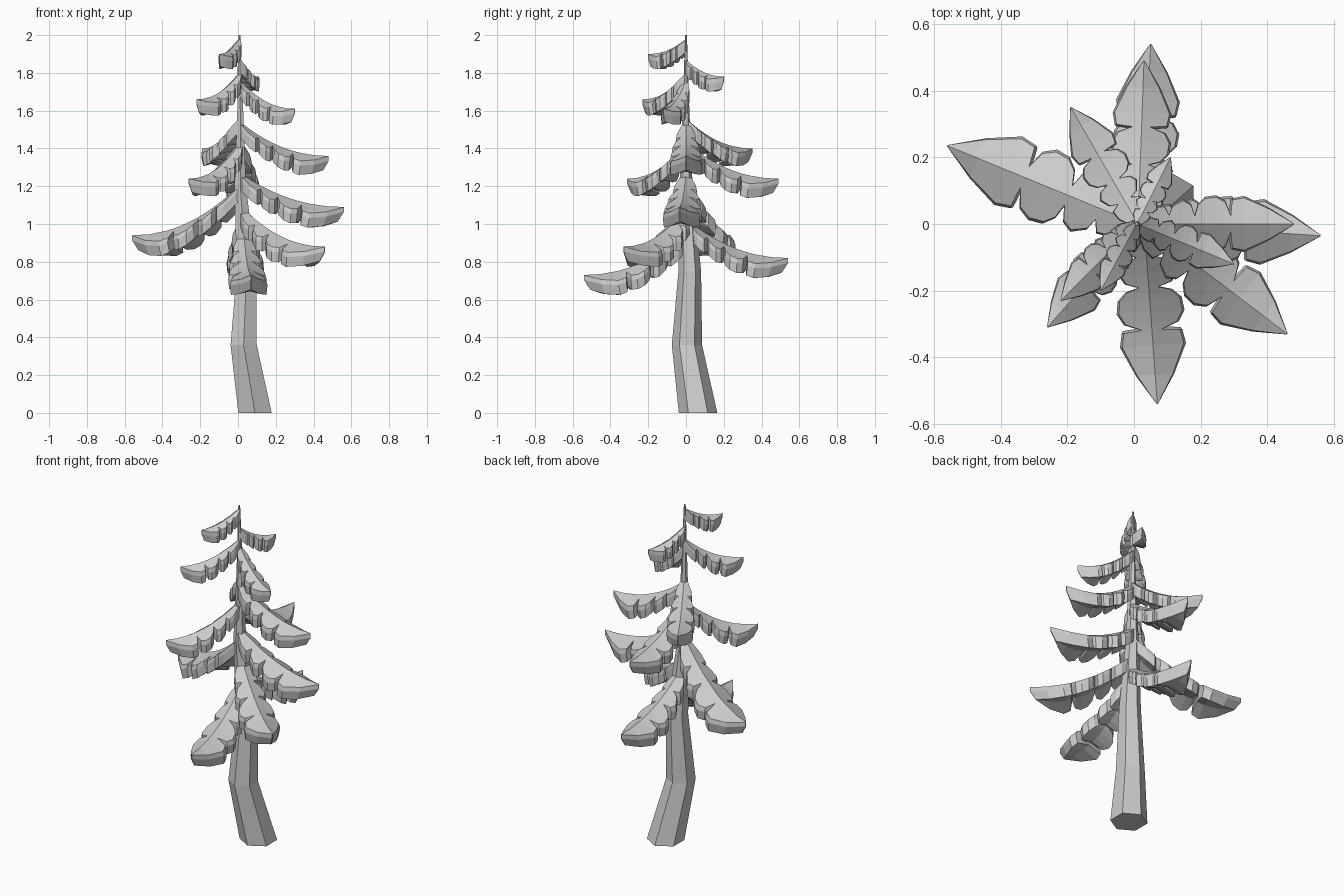
import bpy
import bmesh
import math
from mathutils import Vector

cube = bpy.data.objects.get("Cube")
if cube:
    bpy.data.objects.remove(cube, do_unlink=True)

grey = bpy.data.materials.new("plain grey")
grey.use_nodes = True
colour = (0.6, 0.6, 0.6, 1)
grey.diffuse_color = colour
grey.node_tree.nodes["Principled BSDF"].inputs["Base Color"].default_value = colour


def loft(name, rings):
    """Skin a list of equal closed rings, capping both ends."""
    bm = bmesh.new()
    loops = [[bm.verts.new(p) for p in ring] for ring in rings]
    for a, b in zip(loops, loops[1:]):
        for i in range(len(a)):
            j = (i + 1) % len(a)
            bm.faces.new((a[i], a[j], b[j], b[i]))
    bm.faces.new(loops[0])
    bm.faces.new(loops[-1])
    bmesh.ops.recalc_face_normals(bm, faces=bm.faces)
    mesh = bpy.data.meshes.new(name)
    bm.to_mesh(mesh)
    bm.free()
    mesh.materials.append(grey)
    obj = bpy.data.objects.new(name, mesh)
    bpy.context.collection.objects.link(obj)


# Crooked six-sided trunk: centre x, y, height, radius
TRUNK = [(.09, .064, 0, .102), (.03, .005, .36, .08), (.045, .02, .75, .06),
         (.012, 0, 1.2, .035), (.012, 0, 1.6, .018), (.008, 0, 2, .005)]


def hexagon(x, y, z, r):
    angles = [math.radians(30 + 60 * k) for k in range(6)]
    return [(x + r * math.cos(a), y + r * math.sin(a), z) for a in angles]


loft("trunk", [hexagon(*s) for s in TRUNK])


def trunk_centre(z):
    for a, b in zip(TRUNK, TRUNK[1:]):
        if z <= b[2]:
            return Vector(a[:3]).lerp(Vector(b[:3]), (z - a[2]) / (b[2] - a[2]))
    return Vector(TRUNK[-1][:3])


# Lobed outline of a bough: fraction along, half width as fraction of length
OUTLINE = [(0, .04), (.1, .11), (.17, .12), (.2, .06), (.22, .12), (.29, .16),
           (.34, .13), (.365, .055), (.385, .13), (.43, .175), (.5, .185),
           (.56, .15), (.595, .06), (.605, .165), (.68, .18), (.84, .105),
           (1, .004)]


def bough(name, root_z, tip):
    """Drooping ridged bough sweeping from the trunk out to its tip."""
    root = trunk_centre(root_z)
    run = Vector((tip[0] - root.x, tip[1] - root.y, 0))
    length = run.length
    side = Vector((-run.y, run.x, 0)).normalized()
    thick = .06 + .03 * length
    rings = []
    for t, w in OUTLINE:
        ridge = root + run * t
        ridge.z = root_z + (tip[2] - root_z) * (1 - (1 - t) ** 2.1)
        half = w * length
        droop = .5 * half

        def at(across, down, pull=0):
            # The underside is pulled back towards the trunk near the tip
            back = run * (pull * t ** 3)
            return ridge - back + side * across * half - Vector((0, 0, down))

        # Bevelled rim on each side of a ridged top and shallow underside
        rim = [(.93, droop), (1, droop + .025), (.95, droop + thick, .06)]
        rings.append([at(0, 0)] + [at(*p) for p in rim]
                     + [at(0, thick + .5 * droop, .06)]
                     + [at(-p[0], *p[1:]) for p in reversed(rim)])
    loft(name, rings)


# Boughs from bottom to top: root height, tip position
BOUGHS = [
    (.96, (.07, -.54, .73)), (1.02, (.05, .54, .82)), (1.09, (.46, -.33, .88)),
    (1.21, (-.56, .235, .94)), (1.27, (.56, -.035, 1.09)),
    (1.43, (.03, .49, 1.24)), (1.43, (-.26, -.31, 1.24)),
    (1.54, (.48, 0, 1.36)), (1.56, (-.19, .35, 1.4)),
    (1.76, (.3, -.12, 1.61)), (1.8, (-.22, -.23, 1.66)),
    (1.87, (.11, .2, 1.78)), (1.98, (-.1, -.2, 1.9)),
]
for i, (root_z, tip) in enumerate(BOUGHS):
    bough(f"bough_{i + 1}", root_z, tip)
